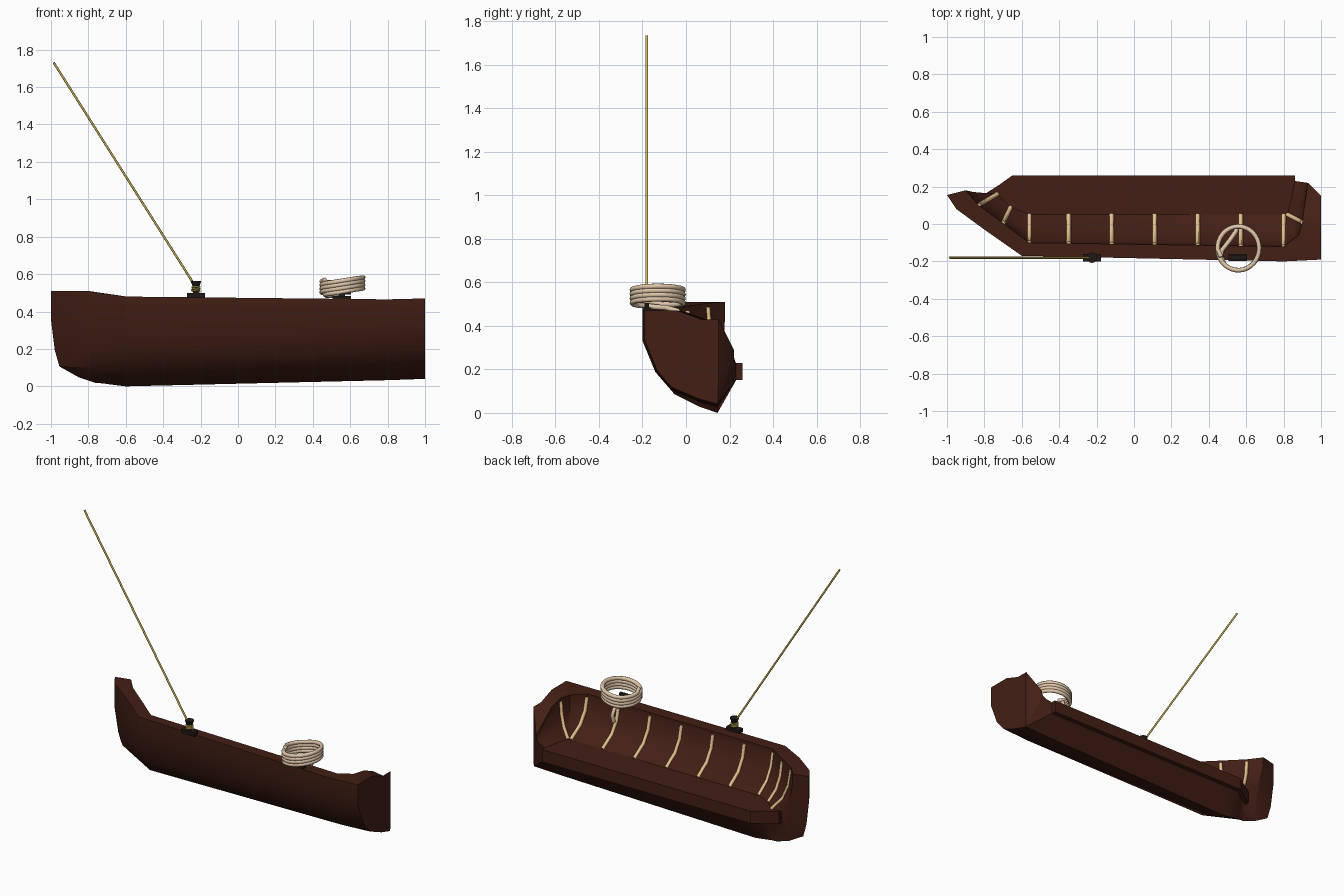
import bpy, bmesh, math
from mathutils import Vector, Matrix

if "Cube" in bpy.data.objects:
    bpy.data.objects.remove(bpy.data.objects["Cube"])


def material(name, rgb):
    m = bpy.data.materials.new(name)
    m.diffuse_color = (*rgb, 1)
    m.use_nodes = True
    m.node_tree.nodes["Principled BSDF"].inputs["Base Color"].default_value = m.diffuse_color
    return m


WOOD = material("dark_wood", (0.056, 0.0135, 0.0075))
RIB = material("pale_wood", (0.78, 0.53, 0.26))
ROPE = material("rope", (0.74, 0.57, 0.40))
GOLD = material("gold", (0.60, 0.44, 0.09))
IRON = material("black_iron", (0.014, 0.010, 0.008))


def finish(name, bm, mat, smooth=None):
    bmesh.ops.recalc_face_normals(bm, faces=bm.faces)
    me = bpy.data.meshes.new(name)
    bm.to_mesh(me)
    bm.free()
    ob = bpy.data.objects.new(name, me)
    bpy.context.collection.objects.link(ob)
    me.materials.append(mat)
    if smooth:
        bpy.ops.object.select_all(action='DESELECT')
        ob.select_set(True)
        bpy.context.view_layer.objects.active = ob
        bpy.ops.object.shade_smooth_by_angle(angle=math.radians(smooth))
    return ob


def tube(name, pts, r, mat, res=2):
    cu = bpy.data.curves.new(name, 'CURVE')
    cu.dimensions = '3D'
    cu.bevel_depth, cu.bevel_resolution, cu.use_fill_caps = r, res, True
    sp = cu.splines.new('POLY')
    sp.points.add(len(pts) - 1)
    for p, c in zip(sp.points, pts):
        p.co = (*c, 1)
    cu.materials.append(mat)
    ob = bpy.data.objects.new(name, cu)
    bpy.context.collection.objects.link(ob)
    return ob


def box(name, c, size, mat):
    bm = bmesh.new()
    bmesh.ops.create_cube(bm, size=1, matrix=Matrix.Translation(c) @ Matrix.Diagonal((*size, 1)))
    return finish(name, bm, mat)


def cone(name, c, r1, r2, h, mat, n=16):
    bm = bmesh.new()
    bmesh.ops.create_cone(bm, cap_ends=True, segments=n, radius1=r1, radius2=r2, depth=h,
                          matrix=Matrix.Translation(c))
    return finish(name, bm, mat, 40)


# Hull stations, bow to stern: outer rim xyz, inner rim xyz, floor corner xy, floor edge xy, bow rake, keel z
S = [
    (-1.00, .155, .51, -.90, .18, .51, -.80, .158, -.79, .165, 1, .018),
    (-.95, .08, .51, -.83, .10, .505, -.73, .16, -.72, .21, .95, .016),
    (-.80, -.03, .51, -.70, .005, .49, -.66, .09, -.65, .26, .5, .01),
    (-.60, -.17, .48, -.56, -.10, .475, -.56, .05, -.55, .26, 0, 0),
    (.80, -.20, .465, .80, -.12, .465, .80, .05, .80, .26, 0, .033),
    (1.0, -.19, .47, .88, -.06, .46, .81, .05, .84, .26, 0, .04),
    (1.0, -.04, .47, .90, .01, .46, .82, .05, .85, .26, 0, .04),
    (1.0, .07, .43, .91, .09, .43, .84, .13, .855, .26, 0, .04),
    (1.0, .15, .43, .93, .22, .29, .86, .23, .86, .26, 0, .04),
]
# Half section levels: width fraction, height fraction, stem rake
LEVELS = [(0, 0, .24), (.27, .06, .15), (.63, .18, .045), (.83, .36, .02), (1, .69, 0), (1, 1, 0)]
FLOOR = .23


def wall(s):
    """Inner wall from below the rim down to the floor."""
    low = Vector((s[3], s[4], s[5] - .02))
    base = Vector((s[6], s[7], FLOOR))
    out = []
    for t, h in ((0, 0), (.12, .38), (.42, .72), (1, 1)):
        p = low.lerp(base, t)
        p.z = low.z + (base.z - low.z) * h
        out.append(p)
    return out


def ring(s):
    ox, oy, oz, b, zk = s[0], s[1], s[2], s[10], s[11]
    pts = [Vector((ox + b * k, .145 + (oy - .145) * w, zk + (oz - zk) * h)) for w, h, k in LEVELS]
    pts.append(Vector(s[3:6]))
    pts += wall(s)
    ex, ey = s[8:10]
    pts += [Vector((ex, ey, FLOOR)), Vector((ex, ey, .15)), Vector((ex, ey - .03, .15))]
    return pts


# Hull: closed loft through the stations
bm = bmesh.new()
rows = [[bm.verts.new(p) for p in ring(s)] for s in S]
n = len(rows[0])
for a, b in zip(rows, rows[1:]):
    for i in range(n):
        j = (i + 1) % n
        bm.faces.new((a[i], a[j], b[j], b[i]))
caps = [bm.faces.new(rows[0]), bm.faces.new(rows[-1])]
bmesh.ops.triangulate(bm, faces=caps)
bmesh.ops.remove_doubles(bm, verts=bm.verts, dist=.0005)
finish("hull", bm, WOOD, 32)

# Ribs along the inner wall, by fractional station
where = [1.0, 2.0] + [3 + (x + .56) / 1.36 for x in (-.56, -.35, -.12, .11, .34, .57, .8)] + [6.0]
for k, f in enumerate(where):
    i = min(int(f), len(S) - 2)
    t = f - i
    s = [p + (q - p) * t for p, q in zip(S[i], S[i + 1])]
    tube(f"rib_{k + 1}", wall(s), .0125, RIB, 1)

# Rod and its swivel holder
HX, HY = -.225, -.18
tube("rod", [(HX, HY, .53), (-.986, HY, 1.732)], .006, GOLD, 2)
box("holder_base", (HX, HY, .485), (.095, .04, .026), IRON)
cone("holder_post", (HX, HY, .515), .015, .015, .05, IRON)
spring = [(HX + .021 * math.cos(a * .5), HY + .021 * math.sin(a * .5), .506 + a * .00075)
          for a in range(38)]
tube("holder_spring", spring, .0045, GOLD, 1)
cone("holder_cup", (HX, HY, .548), .018, .028, .028, IRON)

# Cleat
box("cleat_base", (.555, -.18, .475), (.1, .038, .018), IRON)
box("cleat_post", (.555, -.18, .488), (.035, .02, .026), IRON)
box("cleat_bar", (.555, -.18, .498), (.1, .022, .014), IRON)

# Rope coil, tilted up toward the stern, each turn stepping up at the bow side; tail hangs inboard
tilt = math.tan(math.radians(9))
coil = [Vector((.55, -.04, .38)), Vector((.55, -.025, .43)), Vector((.545, -.04, .47)),
        Vector((.51, -.09, .483)), Vector((.47, -.14, .486))]
N, TURNS = 32, 4
for i in range(N * TURNS + 1):
    a = math.radians(205) + 2 * math.pi * i / N
    u = (i % N) / N
    step = i // N + max(0, (u - .75) / .25)
    r = .93 if i < 2 or i > N * TURNS - 2 else 1
    x, y = .111 * r * math.cos(a), .117 * r * math.sin(a)
    coil.append(Vector((.558 + x, -.13 + y, .506 + x * tilt + .0195 * step)))
tube("rope_coil", coil, .0125, ROPE, 2)
